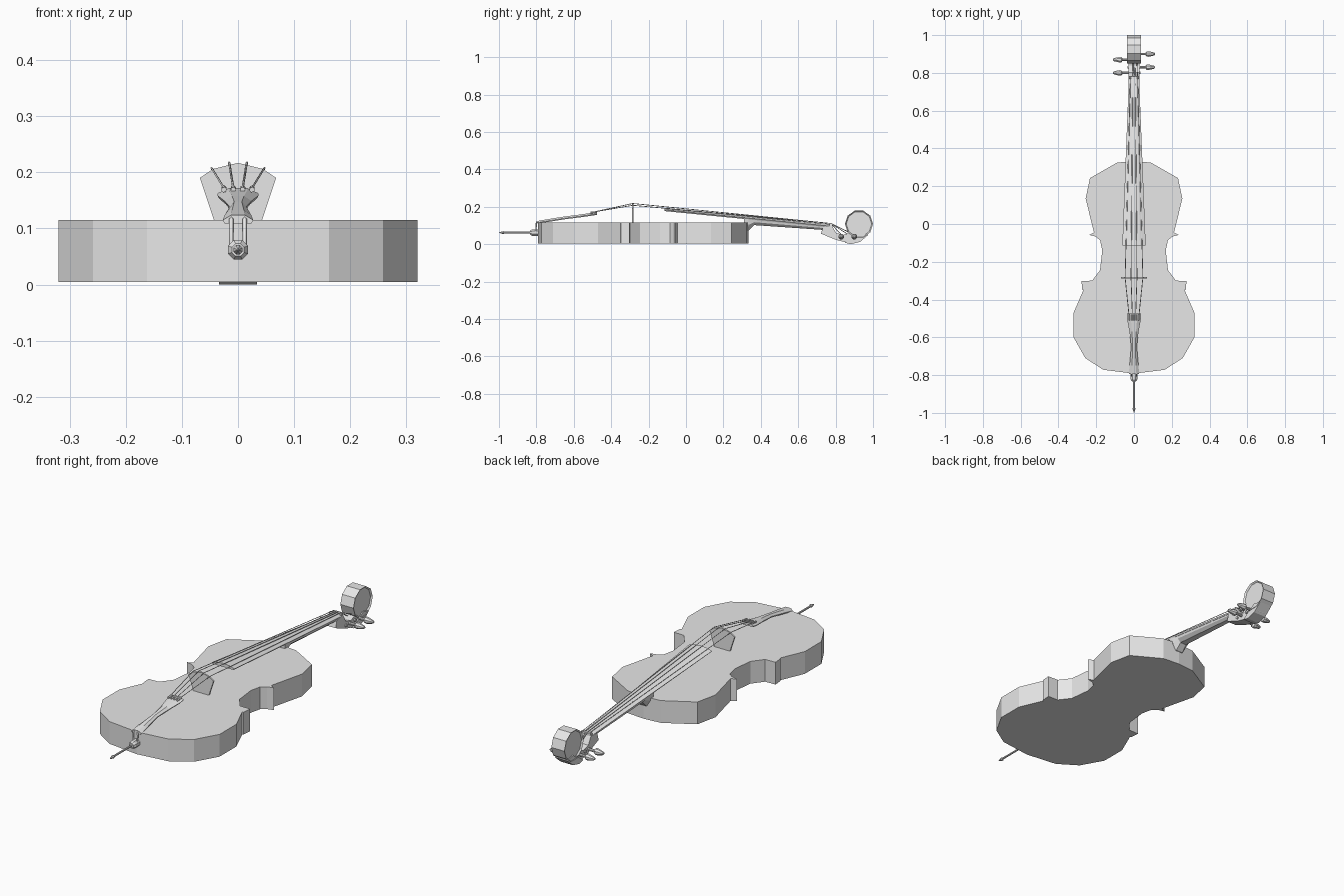
import bpy, bmesh, math
from mathutils import Vector

old = bpy.data.objects.get("Cube")
if old:
    bpy.data.objects.remove(old)

grey = bpy.data.materials.new("plain_grey")
grey.use_nodes = True
grey.diffuse_color = (0.8, 0.8, 0.8, 1)
grey.node_tree.nodes["Principled BSDF"].inputs["Base Color"].default_value = (0.8, 0.8, 0.8, 1)


def finish(name, bm):
    bmesh.ops.recalc_face_normals(bm, faces=bm.faces)
    mesh = bpy.data.meshes.new(name)
    bm.to_mesh(mesh)
    bm.free()
    mesh.materials.append(grey)
    ob = bpy.data.objects.new(name, mesh)
    bpy.context.collection.objects.link(ob)
    return ob


def loft(name, sections, dish=0):
    """Skin a row of matching closed sections; dish hollows the end caps."""
    bm = bmesh.new()
    rings = [[bm.verts.new(p) for p in s] for s in sections]
    n = len(rings[0])
    for a, b in zip(rings, rings[1:]):
        for i in range(n):
            j = (i + 1) % n
            bm.faces.new((a[i], a[j], b[j], b[i]))
    caps = [bm.faces.new(rings[0]), bm.faces.new(rings[-1])]
    bmesh.ops.recalc_face_normals(bm, faces=bm.faces)
    if dish:
        bmesh.ops.inset_individual(bm, faces=caps, thickness=dish, depth=-dish)
    return finish(name, bm)


def side_prism(name, profile, half, dish=0):
    """Extrude a (y, z) profile across x."""
    return loft(name, [[(x, y, z) for y, z in profile] for x in (-half, half)], dish)


def mirror_outline(half):
    """Close a half outline with its mirror image; end points lie on x = 0."""
    return half + [(-x, v) for x, v in reversed(half[1:-1])]


def turned(name, start, axis, stations, sides=8):
    """Lathe (distance, radius) stations along an axis."""
    axis = Vector(axis).normalized()
    u = axis.orthogonal().normalized()
    v = axis.cross(u)
    rings = []
    for d, r in stations:
        centre = Vector(start) + axis * d
        rings.append([centre + r * (u * math.cos(t) + v * math.sin(t))
                      for t in [math.tau * (i + 0.5) / sides for i in range(sides)]])
    return loft(name, rings)


def wire(name, points, radius):
    curve = bpy.data.curves.new(name, 'CURVE')
    curve.dimensions = '3D'
    curve.bevel_depth = radius
    curve.bevel_resolution = 0
    curve.use_fill_caps = True
    spline = curve.splines.new('POLY')
    spline.points.add(len(points) - 1)
    for p, co in zip(spline.points, points):
        p.co = (*co, 1)
    curve.materials.append(grey)
    ob = bpy.data.objects.new(name, curve)
    bpy.context.collection.objects.link(ob)


# Body: flat slab with waist and four corners
outline = mirror_outline([
    (0, 0.333), (0.09, 0.325), (0.233, 0.243), (0.256, 0.135), (0.212, -0.045),
    (0.238, -0.058), (0.205, -0.066), (0.18, -0.085), (0.168, -0.14), (0.18, -0.245),
    (0.222, -0.3), (0.278, -0.302), (0.274, -0.348), (0.268, -0.35), (0.32, -0.47),
    (0.32, -0.6), (0.258, -0.71), (0.162, -0.772), (0, -0.792)])
loft("body", [[(x, y, z) for x, y in outline] for z in (0.005, 0.115)])

# Bridge
fan = mirror_outline([(0, 0.217), (0.045, 0.206), (0.068, 0.19), (0.043, 0.115), (0, 0.115)])
loft("bridge", [[(x, y, z) for x, z in fan] for y in (-0.289, -0.281)])


# Fingerboard with a gently arched top
def board_section(y, w, z):
    arch = mirror_outline([(0, z), (w * 0.5, z - 0.003), (w, z - 0.011),
                           (w * 0.9, z - 0.018), (0, z - 0.018)])
    return [(x, y, h) for x, h in arch]


loft("fingerboard", [board_section(-0.115, 0.062, 0.195), board_section(0.775, 0.027, 0.107)])


# Neck and heel
def neck_section(y, w, top, bottom):
    mid = (top + bottom) / 2
    shape = mirror_outline([(0, top), (w, top), (w * 0.9, mid), (w * 0.45, bottom), (0, bottom)])
    return [(x, y, h) for x, h in shape]


loft("neck", [neck_section(0.31, 0.042, 0.138, 0.07), neck_section(0.335, 0.041, 0.136, 0.072),
              neck_section(0.365, 0.038, 0.133, 0.102), neck_section(0.74, 0.025, 0.096, 0.076),
              neck_section(0.78, 0.025, 0.092, 0.055)])

# Nut
loft("nut", [[(x, y, z) for x, z in ((-0.027, 0.09), (0.027, 0.09), (0.025, 0.11), (-0.025, 0.11))]
             for y in (0.768, 0.782)])

# Pegbox and scroll
side_prism("pegbox", [(0.722, 0.056), (0.732, 0.092), (0.78, 0.1), (0.802, 0.06), (0.84, 0.05),
                      (0.87, 0.058), (0.93, 0.09), (0.975, 0.06), (0.94, 0.02), (0.88, 0.003),
                      (0.8, 0.024)], 0.028)
side_prism("scroll_back", [(0.85, 0.008), (0.88, 0.0), (0.93, 0.012), (0.975, 0.05),
                           (0.93, 0.06), (0.88, 0.03)], 0.034)
drum = [(0.925 + 0.075 * math.cos(math.tau * i / 10), 0.108 + 0.075 * math.sin(math.tau * i / 10))
        for i in range(10)]
side_prism("scroll", drum, 0.036, 0.007)

# Tuning pegs, alternating sides
peg_rows = [(-1, 0.8), (1, 0.83), (-1, 0.87), (1, 0.9)]
for i, (side, y) in enumerate(peg_rows):
    turned(f"peg_{i + 1}", (-0.035 * side, y, 0.04), (side, 0, 0),
           [(0, 0.007), (0.096, 0.007), (0.102, 0.015), (0.112, 0.016), (0.14, 0.009), (0.147, 0.004)])


# Tailpiece
def tail_section(y, w, z):
    return [(x, y, h) for x, h in ((-w * 0.45, z), (w * 0.45, z), (w, z - 0.009),
                                   (w * 0.9, z - 0.015), (-w * 0.9, z - 0.015), (-w, z - 0.009))]


loft("tailpiece", [tail_section(*s) for s in (
    (-0.795, 0.027, 0.124), (-0.75, 0.024, 0.132), (-0.65, 0.015, 0.148),
    (-0.57, 0.024, 0.158), (-0.5, 0.037, 0.168), (-0.475, 0.036, 0.172))])

# Tail loop down to the end pin
for side, label in ((1, "left"), (-1, "right")):
    wire("tail_loop_" + label, [(side * 0.012, -0.77, 0.121), (side * 0.012, -0.8, 0.117),
                                (side * 0.012, -0.803, 0.065)], 0.004)

# End pin: collar, rod and tip
turned("end_pin_collar", (0, -0.785, 0.062), (0, -1, 0), [(0, 0.019), (0.038, 0.019), (0.048, 0.012)])
turned("end_pin_rod", (0, -0.82, 0.062), (0, -1, 0),
       [(0, 0.005), (0.153, 0.005), (0.156, 0.009), (0.18, 0.001)])

# Strings with their fine tuners
for i, (side, peg_y) in enumerate(zip((-1, 1 / 3, -1 / 3, 1), (0.8, 0.83, 0.87, 0.9))):
    crown = 0.219 - 0.011 * side * side
    turned(f"fine_tuner_{i + 1}", (side * 0.025, -0.51, 0.169), (0, 1, 0.1),
           [(0, 0.005), (0.03, 0.005)], 6)
    wire(f"string_{i + 1}", [(side * 0.025, -0.495, 0.172), (side * 0.047, -0.285, crown),
                             (side * 0.019, 0.775, 0.111), (side * 0.014, peg_y, 0.05)], 0.002)
